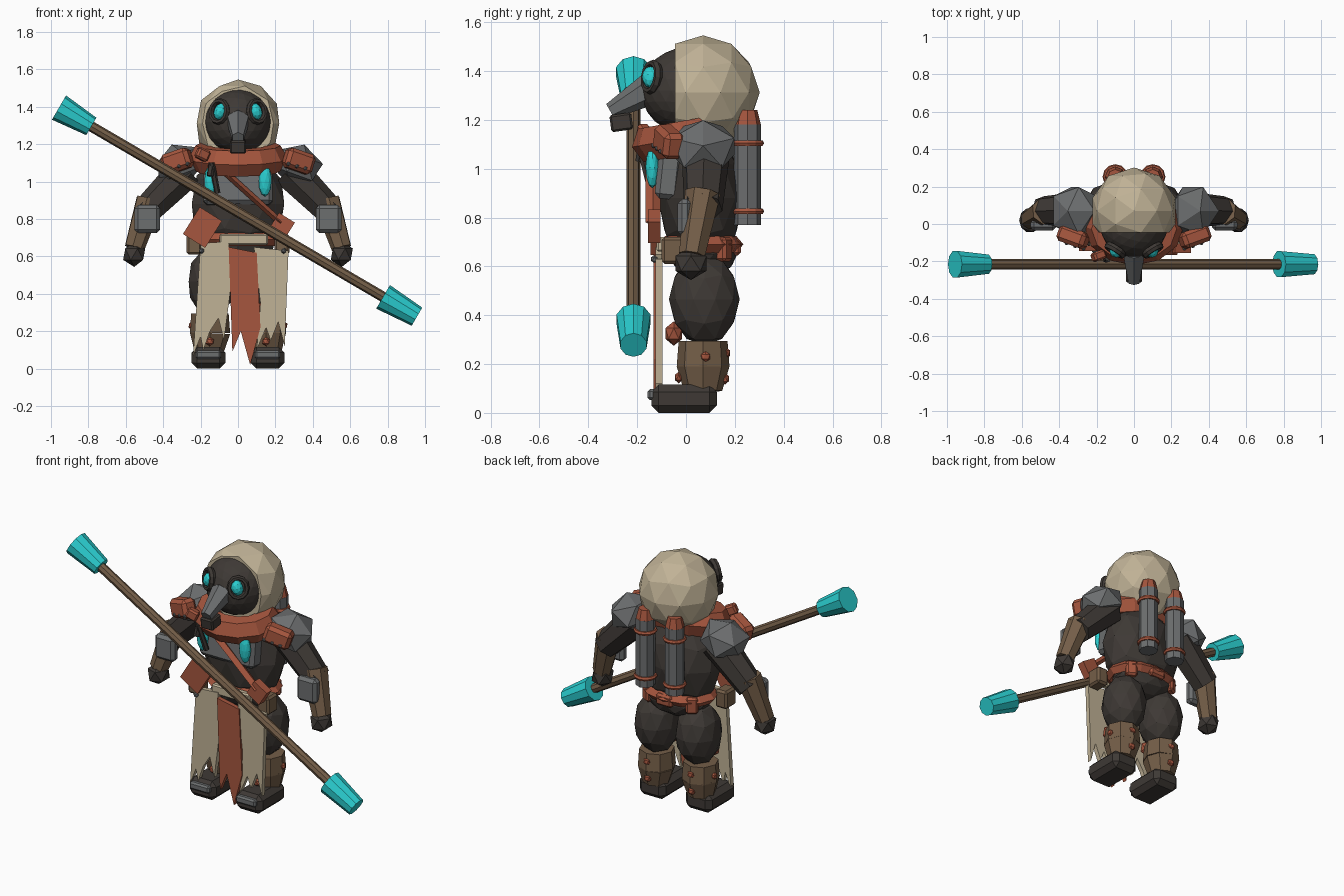
import bpy, bmesh, math
from mathutils import Vector, Matrix, Euler

if "Cube" in bpy.data.objects:
    bpy.data.objects.remove(bpy.data.objects["Cube"])


def make_mat(name, rgb):
    m = bpy.data.materials.new(name)
    m.diffuse_color = [(c / 255 / 12.92 if c < 11 else ((c / 255 + 0.055) / 1.055) ** 2.4) for c in rgb] + [1]
    m.use_nodes = True
    m.node_tree.nodes["Principled BSDF"].inputs["Base Color"].default_value = m.diffuse_color
    return m


DARK = make_mat("charcoal", (62, 57, 53))
BEIGE = make_mat("sand cloth", (192, 178, 150))
RUST = make_mat("rust leather", (166, 86, 62))
GREY = make_mat("steel grey", (108, 110, 111))
BROWN = make_mat("brown leather", (116, 94, 72))
CYAN = make_mat("cyan glow", (42, 206, 208))


def finish(name, bm, mat):
    bmesh.ops.recalc_face_normals(bm, faces=bm.faces)
    me = bpy.data.meshes.new(name)
    bm.to_mesh(me)
    bm.free()
    me.materials.append(mat)
    ob = bpy.data.objects.new(name, me)
    bpy.context.collection.objects.link(ob)
    return ob


def place(loc, rot=(0, 0, 0), scale=(1, 1, 1)):
    r = Euler([math.radians(a) for a in rot]).to_matrix().to_4x4()
    return Matrix.Translation(loc) @ r @ Matrix.Diagonal((*scale, 1))


def ball(name, mat, loc, size, sub=2, rot=(0, 0, 0), cut_y=None):
    bm = bmesh.new()
    bmesh.ops.create_icosphere(bm, subdivisions=sub, radius=1, matrix=place(loc, rot, size))
    if cut_y is not None:
        bmesh.ops.bisect_plane(bm, geom=bm.verts[:] + bm.edges[:] + bm.faces[:], plane_co=(0, cut_y, 0),
                               plane_no=(0, -1, 0), clear_outer=True)
        bmesh.ops.holes_fill(bm, edges=[e for e in bm.edges if e.is_boundary])
    return finish(name, bm, mat)


def box(name, mat, loc, size, rot=(0, 0, 0), bevel=0.0):
    bm = bmesh.new()
    bmesh.ops.create_cube(bm, size=1, matrix=place(loc, rot, size))
    if bevel:
        bmesh.ops.bevel(bm, geom=bm.edges[:], offset=bevel, segments=1, affect='EDGES')
    return finish(name, bm, mat)


def rod(name, mat, a, b, r1, r2, sides=8, flat=1.0):
    """Tapered cylinder from a to b."""
    a, b = Vector(a), Vector(b)
    d = b - a
    bm = bmesh.new()
    m = Matrix.Translation((a + b) / 2) @ d.to_track_quat('Z', 'Y').to_matrix().to_4x4() @ Matrix.Diagonal((1, flat, 1, 1))
    bmesh.ops.create_cone(bm, cap_ends=True, segments=sides, radius1=r1, radius2=r2, depth=d.length, matrix=m)
    return finish(name, bm, mat)


def ring(name, mat, loc, rx, ry, thick, height, seg=12, minor=6, rot=(0, 0, 0)):
    """Elliptical torus lying around local z."""
    bm = bmesh.new()
    m = place(loc, rot)
    rows = []
    for i in range(seg):
        a = 2 * math.pi * i / seg
        rows.append([bm.verts.new(m @ Vector(((rx + thick * math.cos(t)) * math.cos(a),
                                              (ry + thick * math.cos(t)) * math.sin(a), height * math.sin(t))))
                     for t in (2 * math.pi * j / minor for j in range(minor))])
    for i in range(seg):
        p, q = rows[i], rows[(i + 1) % seg]
        for j in range(minor):
            k = (j + 1) % minor
            bm.faces.new((p[j], q[j], q[k], p[k]))
    return finish(name, bm, mat)


def cloth(name, mat, outline, y, thick):
    """Ragged hanging panel from an x,z outline."""
    bm = bmesh.new()
    f = bm.faces.new([bm.verts.new((x, y, z)) for x, z in outline])
    ext = bmesh.ops.extrude_face_region(bm, geom=[f])
    bmesh.ops.translate(bm, vec=(0, thick, 0), verts=[v for v in ext['geom'] if isinstance(v, bmesh.types.BMVert)])
    return finish(name, bm, mat)


# Head, hood and beak
ball("hood", BEIGE, (0, 0.07, 1.312), (0.232, 0.232, 0.234), cut_y=-0.045)
ball("face", DARK, (0, -0.005, 1.32), (0.18, 0.178, 0.175), sub=3)
rod("beak", GREY, (0, -0.15, 1.325), (0, -0.31, 1.235), 0.066, 0.034, 6)
box("beak_tip", DARK, (0, -0.265, 1.19), (0.085, 0.09, 0.07), (8, 0, 0), 0.008)

# Scarf around the neck
ring("scarf", RUST, (0, -0.015, 1.125), 0.19, 0.135, 0.075, 0.08, 12, 6, (10, 0, 0))
box("scarf_knot", RUST, (-0.19, -0.17, 1.145), (0.07, 0.05, 0.06), (0, 25, 20), 0.01)

# Torso, chest plate and straps
ball("torso", DARK, (0, 0.06, 0.88), (0.26, 0.175, 0.29))
box("chest_plate", GREY, (0, -0.07, 0.97), (0.37, 0.1, 0.19), (-6, 0, 0), 0.02)
rod("chest_strap", RUST, (-0.09, -0.135, 1.07), (0.23, -0.135, 0.78), 0.03, 0.03, 4, 0.6)
box("strap_pouch_right", RUST, (0.235, -0.13, 0.765), (0.1, 0.05, 0.1), (0, 32, 0))
box("strap_flap_left", RUST, (-0.19, -0.13, 0.755), (0.14, 0.03, 0.17), (0, 32, 0))
rod("chest_hook_upper", DARK, (-0.14, -0.18, 1.1), (-0.15, -0.19, 1.03), 0.018, 0.018, 6)
rod("chest_hook_lower", DARK, (-0.14, -0.19, 1.1), (-0.11, -0.15, 0.94), 0.016, 0.016, 6)

# Belt
ring("belt", RUST, (0, 0.06, 0.69), 0.205, 0.145, 0.03, 0.035, 12, 4)
box("belt_cloth", BEIGE, (0.03, -0.1, 0.69), (0.26, 0.04, 0.06), bevel=0.008)
box("belt_back_buckle", RUST, (0, 0.2, 0.68), (0.11, 0.05, 0.07), bevel=0.012)
ball("hips", DARK, (0, 0.07, 0.65), (0.2, 0.14, 0.1))

# Ragged cloth panels
cloth("cloth_left", BEIGE, [(-0.2, 0.67), (-0.05, 0.68), (-0.04, 0.42), (-0.075, 0.15), (-0.105, 0.27),
                            (-0.15, 0.2), (-0.185, 0.1), (-0.2, 0.17), (-0.24, 0.07)], -0.125, 0.028)
cloth("cloth_right", BEIGE, [(0.085, 0.65), (0.27, 0.63), (0.25, 0.12), (0.215, 0.25), (0.175, 0.15),
                             (0.15, 0.22), (0.1, 0.1), (0.12, 0.35)], -0.125, 0.028)
cloth("cloth_middle", RUST, [(-0.05, 0.65), (0.1, 0.62), (0.12, 0.22), (0.065, 0.02), (0.015, 0.2),
                             (-0.03, 0.09)], -0.133, 0.028)

# Parts repeated on both sides
for s, side in ((-1, "left"), (1, "right")):
    # Eyes with goggle rims
    ball("eye_" + side, CYAN, (s * 0.095, -0.145, 1.375), (0.034, 0.035, 0.046), 2, (0, s * -20, 0))
    ring("goggle_rim_" + side, DARK, (s * 0.1, -0.14, 1.375), 0.05, 0.058, 0.014, 0.02, 12, 6, (82, 0, s * 32))
    # Shoulder armour and studded strap
    ball("pauldron_" + side, GREY, (s * 0.315, 0.07, 1.09), (0.145, 0.15, 0.115), 1, (0, s * 20, 0))
    box("shoulder_strap_" + side, RUST, (s * 0.325, -0.07, 1.11), (0.16, 0.09, 0.11), (0, s * 18, s * 20), 0.02)
    for i in range(3):
        ball("strap_stud_" + side, GREY, (s * (0.27 + 0.045 * i), -0.132 + 0.015 * i, 1.095 - 0.012 * i),
             (0.012,) * 3, 1)
    # Arms
    rod("upper_arm_" + side, DARK, (s * 0.27, 0.08, 1.06), (s * 0.49, 0.07, 0.84), 0.1, 0.08, 7)
    rod("forearm_" + side, BROWN, (s * 0.475, 0.07, 0.9), (s * 0.555, 0.025, 0.645), 0.075, 0.055, 7)
    box("forearm_plate_" + side, GREY, (s * 0.485, -0.005, 0.8), (0.135, 0.06, 0.15), (0, 0, 0), 0.018)
    ball("hand_" + side, DARK, (s * 0.555, 0.02, 0.612), (0.066, 0.075, 0.068), 1)
    # Chest vials and belt pouches
    ball("chest_vial_" + side, CYAN, (s * 0.145, -0.138, 1.005), (0.036, 0.028, 0.085), 2)
    box("belt_pouch_" + side, BROWN, (s * 0.235, -0.05, 0.665), (0.08, 0.1, 0.11), bevel=0.012)
    ball("cloth_stud_" + side, GREY, (s * 0.22 - 0.0 + 0.025, -0.13, 0.63), (0.016,) * 3, 1)
    box("belt_loop_" + side, RUST, (s * 0.15, 0.155, 0.67), (0.07, 0.05, 0.1), (0, 0, s * -30), 0.012)
    # Legs and boots
    ball("thigh_" + side, DARK, (s * 0.14, 0.075, 0.465), (0.13, 0.145, 0.19))
    ball("knee_pad_" + side, RUST, (s * 0.145, -0.05, 0.325), (0.048, 0.04, 0.05), 1)
    rod("shin_upper_" + side, BROWN, (s * 0.15, 0.07, 0.19), (s * 0.15, 0.07, 0.295), 0.108, 0.1, 8)
    rod("shin_lower_" + side, BROWN, (s * 0.155, 0.07, 0.09), (s * 0.15, 0.07, 0.19), 0.078, 0.108, 8)
    for y, z in ((0.165, 0.245), (0.16, 0.14), (-0.03, 0.145)):
        ball("shin_stud_" + side, RUST, (s * 0.15, y, z), (0.024, 0.018, 0.024), 1)
    ball("shin_side_stud_" + side, RUST, (s * 0.25, 0.08, 0.23), (0.016, 0.022, 0.022), 1)
    box("boot_" + side, DARK, (s * 0.158, -0.008, 0.058), (0.18, 0.268, 0.116), bevel=0.03)
    box("toe_plate_" + side, GREY, (s * 0.158, -0.135, 0.075), (0.135, 0.045, 0.045), bevel=0.01)
    # Back tanks with caps and bands
    tx, ty = s * 0.1, 0.252
    rod("tank_" + side, GREY, (tx, ty, 0.77), (tx, ty, 1.18), 0.056, 0.056, 8)
    rod("tank_cap_" + side, RUST, (tx, ty, 1.175), (tx, ty, 1.24), 0.056, 0.04, 8)
    for z in (0.825, 1.105):
        ring("tank_band_" + side, RUST, (tx, ty, z), 0.056, 0.056, 0.012, 0.013, 12, 6)

# Staff with two flared glowing ends
top, bottom = Vector((-0.957, -0.215, 1.396)), Vector((0.957, -0.215, 0.278))
along = (bottom - top).normalized()
rod("staff_shaft", BROWN, top + along * 0.1, bottom - along * 0.1, 0.028, 0.028, 8)
rod("staff_tip_upper", CYAN, top, top + along * 0.2, 0.075, 0.054, 10)
rod("staff_tip_lower", CYAN, bottom - along * 0.21, bottom, 0.073, 0.056, 10)
